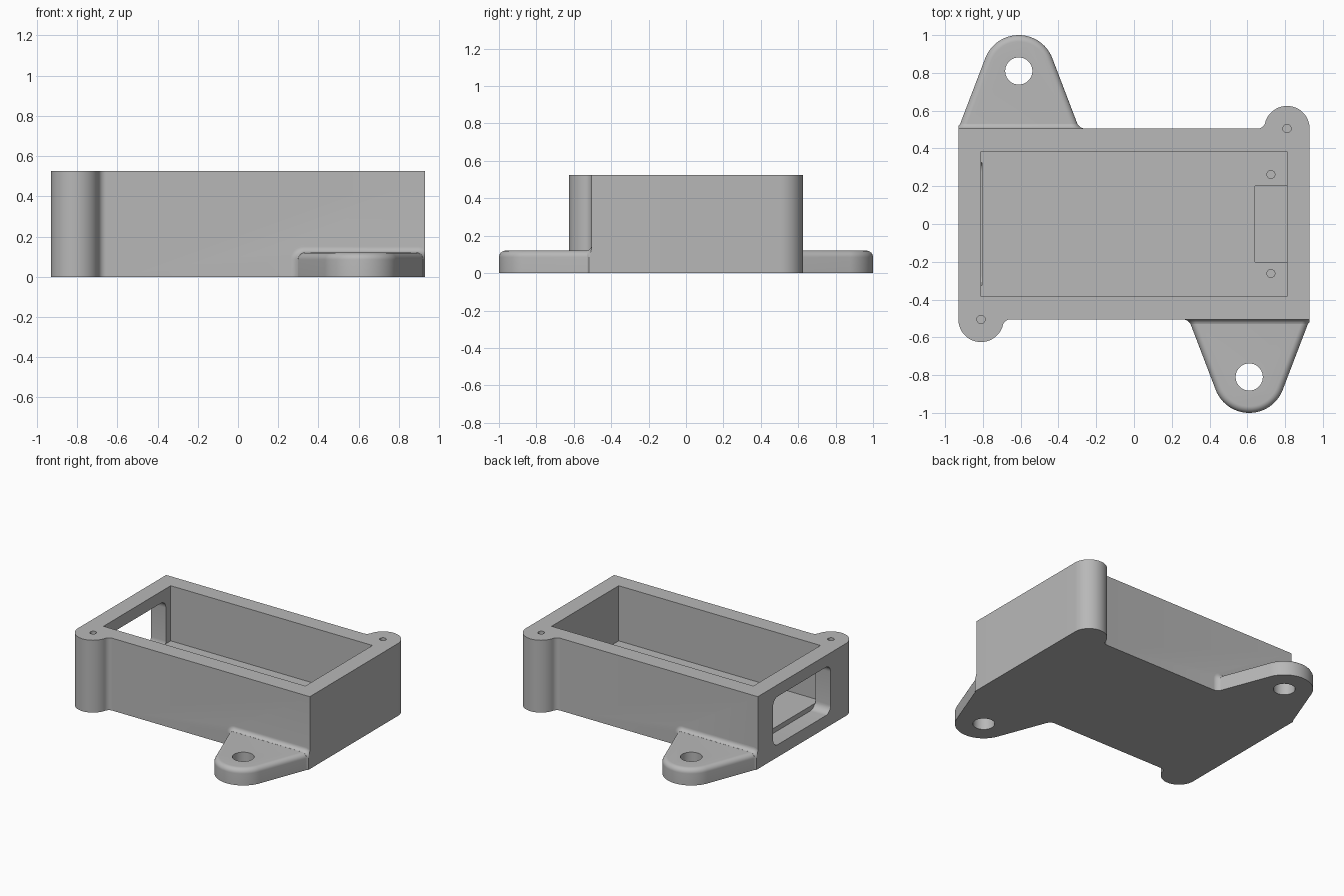
import bpy, bmesh, math
from mathutils import Matrix

if "Cube" in bpy.data.objects:
    bpy.data.objects.remove(bpy.data.objects["Cube"])

HW, HD, H = 0.93, 0.505, 0.525          # body half width, half depth, height
BOSS_R, BOSS_X = 0.12, 0.81             # corner screw bosses
TAB_X, TAB_Y, TAB_R, TAB_H = 0.61, -0.81, 0.19, 0.12
FLOOR = 0.125
HALF_TURN = Matrix.Rotation(math.pi, 4, 'Z')

grey = bpy.data.materials.new("plain grey")
grey.diffuse_color = (0.48, 0.48, 0.48, 1)
grey.use_nodes = True
grey.node_tree.nodes["Principled BSDF"].inputs["Base Color"].default_value = grey.diffuse_color


def arc(cx, cy, r, a0, a1, n):
    """Points on an arc, angles in degrees."""
    angles = [math.radians(a0 + (a1 - a0) * i / n) for i in range(n + 1)]
    return [(cx + r * math.cos(a), cy + r * math.sin(a)) for a in angles]


def loft(name, rings, matrix=None):
    """Closed solid through rings that have equal point counts."""
    bm = bmesh.new()
    loops = [[bm.verts.new(p) for p in ring] for ring in rings]
    n = len(loops[0])
    for a, b in zip(loops, loops[1:]):
        for i in range(n):
            j = (i + 1) % n
            bm.faces.new((a[i], a[j], b[j], b[i]))
    bm.faces.new(loops[0][::-1])
    bm.faces.new(loops[-1])
    if matrix:
        bm.transform(matrix)
    bmesh.ops.recalc_face_normals(bm, faces=bm.faces[:])
    me = bpy.data.meshes.new(name)
    bm.to_mesh(me)
    bm.free()
    me.materials.append(grey)
    ob = bpy.data.objects.new(name, me)
    bpy.context.collection.objects.link(ob)
    return ob


def prism(name, pts, z0, z1):
    return loft(name, [[(x, y, z) for x, y in pts] for z in (z0, z1)])


def box(name, x0, x1, y0, y1, z0, z1):
    return prism(name, [(x0, y0), (x1, y0), (x1, y1), (x0, y1)], z0, z1)


def cylinder(name, x, y, r, z0, z1):
    return prism(name, arc(x, y, r, 0, 360, 40)[:-1], z0, z1)


def combine(target, tool, operation):
    """Boolean the tool into the target and remove the tool."""
    tool.hide_render = True
    mod = target.modifiers.new("boolean", 'BOOLEAN')
    mod.operation, mod.solver, mod.object = operation, 'EXACT', tool
    bpy.context.view_layer.objects.active = target
    bpy.ops.object.modifier_apply(modifier=mod.name)
    bpy.data.objects.remove(tool)


# Body outline: one half with its boss and blend, then the same turned around
f = 0.04
dx = math.sqrt((BOSS_R + f) ** 2 - f ** 2)
turn = math.degrees(math.atan2(f, dx))
half = [(HW, -HD)]
half += arc(BOSS_X, HD, BOSS_R, 0, 180 - turn, 28)
half += arc(BOSS_X - dx, HD + f, f, -turn, -90, 8)
body = prism("housing", half + [(-x, -y) for x, y in half], 0, H)

# Mounting tab: rounded nose, tapered sides, rounded top edge
to_corner = math.atan2(-HD - TAB_Y, HW - TAB_X)
reach = math.hypot(-HD - TAB_Y, HW - TAB_X)
side = to_corner - math.acos(TAB_R / reach)
ROUND = 0.035


def tab_ring(inset, z):
    base = HW - TAB_X - inset / math.cos(side)
    s = math.degrees(side)
    nose = arc(TAB_X, TAB_Y, TAB_R - inset, s, -180 - s, 36)
    inner = base - 0.004
    pts = [(TAB_X + inner, -HD + 0.04), (TAB_X + base, -HD)] + nose
    pts += [(TAB_X - base, -HD), (TAB_X - inner, -HD + 0.04)]
    return [(x, y, z) for x, y in pts]


def flare_ring(grow, y):
    """Tab cross-section grown outwards where it meets the wall."""
    w = HW - TAB_X + (y + HD) * -math.tan(side) + grow
    r = ROUND + grow
    top = TAB_H + grow
    pts = [(TAB_X + w, 0)] + arc(TAB_X + w - r, top - r, r, 0, 90, 8)
    pts += arc(TAB_X - w + r, top - r, r, 90, 180, 8) + [(TAB_X - w, 0)]
    return [(min(x, HW), y, z) for x, z in pts]


for matrix in (Matrix.Identity(4), HALF_TURN):
    rings = [tab_ring(0, 0)]
    for i in range(9):
        a = math.pi / 2 * i / 8
        rings.append(tab_ring(ROUND * (1 - math.cos(a)), TAB_H - ROUND + ROUND * math.sin(a)))
    combine(body, loft("mounting_tab", rings, matrix), 'UNION')
    blend = 0.03
    rings = []
    for i in range(1, 8):
        a = math.pi / 2 * i / 8
        rings.append(flare_ring(blend * (1 - math.cos(a)), -HD - blend * (1 - math.sin(a))))
    rings.append(flare_ring(blend, -HD))
    rings.append([(x - 0.004 * (x > TAB_X), -HD + 0.03, z) for x, y, z in rings[-1]])
    combine(body, loft("tab_blend", rings, matrix), 'UNION')

# Main cavity and connector pocket in the floor
combine(body, box("cavity", -0.81, 0.81, -0.385, 0.385, FLOOR, 1), 'DIFFERENCE')
combine(body, box("pocket", 0.64, 0.81, -0.2, 0.2, 0.065, 0.3), 'DIFFERENCE')

# Rounded window through the left end wall
wy, z0, z1, r = 0.33, 0.09, 0.44, 0.055
window = arc(wy - r, z1 - r, r, 0, 90, 8) + arc(-wy + r, z1 - r, r, 90, 180, 8)
window += arc(-wy + r, z0 + r, r, 180, 270, 8) + arc(wy - r, z0 + r, r, 270, 360, 8)
rings = [[(x, y, z) for y, z in window] for x in (-1.1, -0.805)]
combine(body, loft("window", rings), 'DIFFERENCE')

# Tab bolt holes, boss screw holes and floor screw holes
for s in (1, -1):
    combine(body, cylinder("bolt_hole", s * TAB_X, s * TAB_Y, 0.072, -0.1, 0.3), 'DIFFERENCE')
    combine(body, cylinder("screw_hole", s * BOSS_X, s * HD, 0.022, 0.2, 0.7), 'DIFFERENCE')
    combine(body, cylinder("floor_hole", 0.725, s * 0.262, 0.021, 0.05, 0.3), 'DIFFERENCE')

bpy.ops.object.select_all(action='DESELECT')
body.select_set(True)
bpy.context.view_layer.objects.active = body
bpy.ops.object.shade_smooth_by_angle(angle=math.radians(30))
